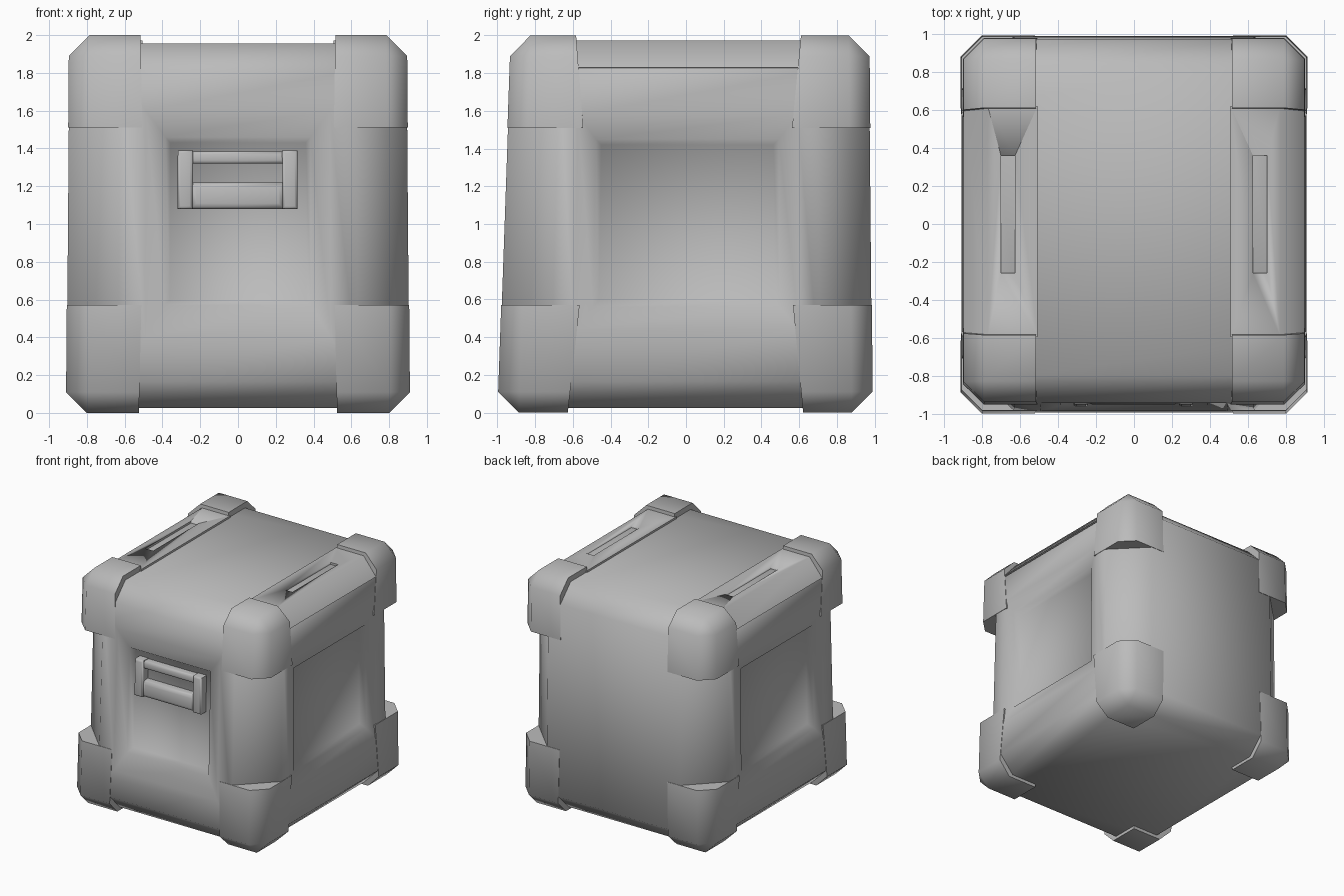
import bpy, bmesh, math
from mathutils import Vector

if "Cube" in bpy.data.objects:
    bpy.data.objects.remove(bpy.data.objects["Cube"])

HX, HY = 0.9, 0.97          # half sizes before the slight taper

grey = bpy.data.materials.new("case grey")
grey.diffuse_color = (0.5, 0.5, 0.5, 1)
grey.use_nodes = True
grey.node_tree.nodes["Principled BSDF"].inputs["Base Color"].default_value = grey.diffuse_color


def taper(co):
    # front leans back towards the top, sides and back only a little
    z = co.z
    co.x *= (0.908 - 0.008 * z) / HX
    co.y *= ((0.997 - 0.035 * z) if co.y < 0 else (0.988 - 0.009 * z)) / HY


def finish(bm, name, angle=50):
    for v in bm.verts:
        taper(v.co)
    bmesh.ops.recalc_face_normals(bm, faces=bm.faces[:])
    me = bpy.data.meshes.new(name)
    bm.to_mesh(me)
    bm.free()
    me.materials.append(grey)
    ob = bpy.data.objects.new(name, me)
    bpy.context.collection.objects.link(ob)
    bpy.ops.object.select_all(action='DESELECT')
    ob.select_set(True)
    bpy.context.view_layer.objects.active = ob
    bpy.ops.object.shade_smooth_by_angle(angle=math.radians(angle))
    return ob


def box(xs, ys, zs):
    bm = bmesh.new()
    bmesh.ops.create_cube(bm, size=1)
    lo = Vector((min(xs), min(ys), min(zs)))
    hi = Vector((max(xs), max(ys), max(zs)))
    for v in bm.verts:
        v.co = Vector([lo[i] if v.co[i] < 0 else hi[i] for i in range(3)])
    return bm


def bevel(bm, edges, offset, segments=1):
    bmesh.ops.bevel(bm, geom=edges, offset=offset, offset_type='OFFSET',
                    segments=segments, profile=0.5, affect='EDGES')
    bm.normal_update()


def recess(bm, axis, sign, steps):
    # nested rectangles (half width, bottom, top, depth) sunk into one flat side
    d = Vector([sign if i == axis else 0 for i in range(3)])
    f = max(bm.faces, key=lambda f: f.normal.dot(d) + 0.01 * f.calc_area())
    half = (HX, HY)[axis]
    for w, lo, hi, depth in steps:
        bmesh.ops.inset_region(bm, faces=[f], thickness=0.01, use_even_offset=True)
        for v in f.verts:
            v.co[axis] = sign * (half - depth)
            v.co[1 - axis] = math.copysign(w, v.co[1 - axis])
            v.co.z = lo if v.co.z < 1 else hi


# Main body: broad upright corners, tighter top and bottom edges, recessed panels
bm = box((-HX, HX), (-HY, HY), (0.025, 1.955))
bevel(bm, [e for e in bm.edges if abs(e.verts[0].co.z - e.verts[1].co.z) > 1], 0.27)
bevel(bm, [e for e in bm.edges if abs(e.verts[0].co.z - e.verts[1].co.z) < 1e-4], 0.14)
recess(bm, 1, -1, [(0.49, 0.40, 1.60, 0), (0.385, 0.57, 1.46, 0.025), (0.36, 0.60, 1.43, 0.075)])
for s in (-1, 1):
    recess(bm, 0, s, [(0.59, 0.44, 1.58, 0), (0.49, 0.56, 1.45, 0.03), (0.46, 0.60, 1.42, 0.075)])
finish(bm, "case_body", 70)

# Eight protruding corner guards
for sz, zi, zo in ((0, 0.57, 0.0), (1, 1.51, 2.0)):
    for sx in (-1, 1):
        for sy in (-1, 1):
            ox, oy = sx * (HX + 0.003), sy * (HY + 0.003)
            bm = box((sx * 0.51, ox), (sy * 0.56, oy), (zi, zo))
            for v in bm.verts:      # inner walls lean towards the corner
                if abs(v.co.z - zo) < 1e-4:
                    if abs(v.co.y) < 0.7:
                        v.co.y = sy * 0.61
                    if abs(v.co.x) < 0.7:
                        v.co.x = sx * 0.52
            out = (ox, oy, zo)
            edges = [e for e in bm.edges
                     if sum(all(abs(v.co[i] - out[i]) < 1e-4 for v in e.verts)
                            for i in range(3)) == 2]
            bevel(bm, edges, 0.11)
            finish(bm, "corner_guard_%s_%s_%s" % ("top" if sz else "bottom",
                   "right" if sx > 0 else "left", "back" if sy > 0 else "front"))

# Raised top side rails with a long slot in each
profile = [(0.51, 1.88), (0.51, 1.972), (0.775, 1.972), (0.902, 1.83), (0.8, 1.80)]
for s, side in ((-1, "left"), (1, "right")):
    bm = bmesh.new()
    face = bm.faces.new([bm.verts.new((s * x, -0.62, z)) for x, z in profile])
    ext = bmesh.ops.extrude_face_region(bm, geom=[face])
    for v in ext["geom"]:
        if isinstance(v, bmesh.types.BMVert):
            v.co.y += 1.24
    rail = finish(bm, "top_rail_" + side)
    cutter = finish(box((s * 0.63, s * 0.705), (-0.27, 0.36), (1.945, 2.05)), "slot_cutter")
    cutter.hide_render = True
    mod = rail.modifiers.new("slot", 'BOOLEAN')
    mod.operation = 'DIFFERENCE'
    mod.object = cutter
    bpy.context.view_layer.objects.active = rail
    bpy.ops.object.modifier_apply(modifier=mod.name)
    bpy.data.objects.remove(cutter, do_unlink=True)

# Front latch: two side arms, a thin top bar and a thick lower bar
latch = [("latch_arm_left", (-0.32, -0.24), (-0.97, -0.86), (1.08, 1.39), 0.015),
         ("latch_arm_right", (0.235, 0.315), (-0.97, -0.86), (1.08, 1.39), 0.015),
         ("latch_top_bar", (-0.25, 0.245), (-0.955, -0.87), (1.32, 1.385), 0.018),
         ("latch_lower_bar", (-0.25, 0.245), (-0.96, -0.86), (1.08, 1.22), 0.03)]
for name, xs, ys, zs, b in latch:
    bm = box(xs, ys, zs)
    edges = [e for e in bm.edges if all(abs(v.co.y - ys[0]) < 1e-4 for v in e.verts)]
    bevel(bm, edges, b, 2)
    finish(bm, name)
